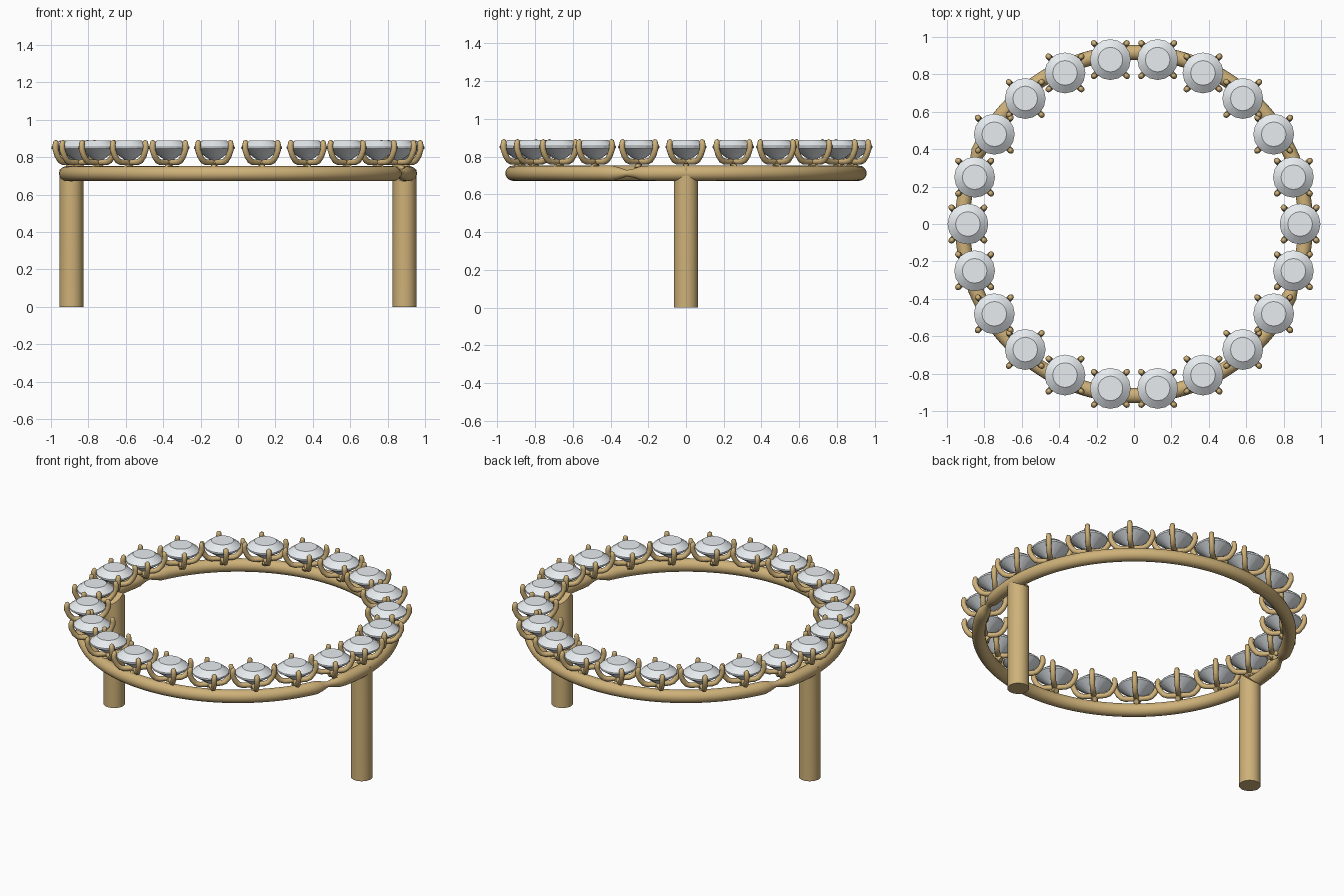
import bpy, bmesh, math
from mathutils import Vector

if "Cube" in bpy.data.objects:
    bpy.data.objects.remove(bpy.data.objects["Cube"])

N_STONES, R_STONE, R_RING = 22, 0.888, 0.917


def material(name, color):
    m = bpy.data.materials.new(name)
    m.diffuse_color = color
    m.use_nodes = True
    m.node_tree.nodes["Principled BSDF"].inputs["Base Color"].default_value = m.diffuse_color
    return m


gold = material("gold", (0.62, 0.44, 0.19, 1))
crystal = material("crystal", (0.80, 0.84, 0.87, 1))


def add(name, mesh, loc=(0, 0, 0)):
    ob = bpy.data.objects.new(name, mesh)
    ob.location = loc
    bpy.context.collection.objects.link(ob)
    return ob


def finish(bm, name, mat, smooth=True, sharp=40):
    bmesh.ops.recalc_face_normals(bm, faces=bm.faces)
    for f in bm.faces:
        f.smooth = smooth
    for e in bm.edges:
        if len(e.link_faces) == 2 and e.calc_face_angle(0) > math.radians(sharp):
            e.smooth = False
    me = bpy.data.meshes.new(name)
    bm.to_mesh(me)
    bm.free()
    me.materials.append(mat)
    return me


def bridge(bm, loops, closed=False):
    n = len(loops[0])
    for i in range(len(loops) if closed else len(loops) - 1):
        a, b = loops[i], loops[(i + 1) % len(loops)]
        for j in range(n):
            k = (j + 1) % n
            bm.faces.new((a[j], a[k], b[k], b[j]))


def tube(bm, pts, radii, sides=10):
    """Round wire along a path lying in a vertical plane."""
    pts = [Vector(p) for p in pts]
    d = pts[-1] - pts[0]
    side = Vector((-d.y, d.x, 0)).normalized()
    loops = []
    for i, p in enumerate(pts):
        t = (pts[min(i + 1, len(pts) - 1)] - pts[max(i - 1, 0)]).normalized()
        up = t.cross(side)
        loops.append([bm.verts.new(p + radii[i] * (math.cos(a) * side + math.sin(a) * up))
                      for a in (2 * math.pi * j / sides for j in range(sides))])
    bridge(bm, loops)
    bm.faces.new(loops[0])
    bm.faces.new(loops[-1])


# Round band, pinched at two opposite points
bm = bmesh.new()
loops = []
for i in range(144):
    a = math.radians(i * 2.5)
    off = min(abs((math.degrees(a) + 19.5 - s + 180) % 360 - 180) for s in (0, 180))
    r = 0.04 * min(1, 0.35 + 0.65 * off / 5)
    loops.append([bm.verts.new(((R_RING + r * math.cos(t)) * math.cos(a),
                                (R_RING + r * math.cos(t)) * math.sin(a),
                                0.712 + r * math.sin(t)))
                  for t in (2 * math.pi * j / 20 for j in range(20))])
bridge(bm, loops, closed=True)
add("band", finish(bm, "band", gold))

# Legs with a roof-shaped mitred top
bm = bmesh.new()
bottom, top = [], []
for j in range(40):
    a = 2 * math.pi * j / 40
    x, y = 0.064 * math.cos(a), 0.064 * math.sin(a)
    bottom.append(bm.verts.new((x, y, 0)))
    top.append(bm.verts.new((x, y, 0.735 - abs(y))))
bridge(bm, [bottom, top])
bm.faces.new(bottom)
# roof strips between mirrored rim points
for j in range(-10, 10):
    ids = [j % 40, (j + 1) % 40, (20 - j - 1) % 40, (20 - j) % 40]
    vs = list(dict.fromkeys(top[i] for i in ids))
    if len(vs) > 2:
        bm.faces.new(vs)
leg = finish(bm, "leg", gold)
add("right_leg", leg, (0.891, 0, 0))
add("left_leg", leg, (-0.891, 0, 0))

# Cut stone: table, crown, girdle, pavilion
bm = bmesh.new()
loops = [[bm.verts.new((r * math.cos(a), r * math.sin(a), z))
          for a in (2 * math.pi * j / 16 for j in range(16))]
         for r, z in ((0.066, 0.889), (0.109, 0.856), (0.109, 0.846), (0.004, 0.772))]
bridge(bm, loops)
bm.faces.new(loops[0])
bm.faces.new(loops[-1])
stone = finish(bm, "stone", crystal, sharp=20)

# Four-prong setting made of two crossed bent wires
bm = bmesh.new()
half = [(0.115, 0.889), (0.120, 0.883), (0.125, 0.863), (0.124, 0.84), (0.108, 0.805),
        (0.088, 0.782), (0.066, 0.774), (0.03, 0.773)]
profile = half + [(-r, z) for r, z in reversed(half)]
rad = [0.006, 0.014] + [0.016] * 12 + [0.014, 0.006]
for sx in (1, -1):
    c = math.sqrt(0.5)
    tube(bm, [(r * c * sx, r * c, z) for r, z in profile], rad)
setting = finish(bm, "setting", gold, sharp=60)

# Short peg joining each setting to the band
bm = bmesh.new()
tube(bm, [(0.02, 0, 0.778), (-0.02, 0, 0.742)], [0.016, 0.016])
tube(bm, [(-0.005, 0, 0.77), (0.03, 0, 0.735)], [0.016, 0.016])
peg = finish(bm, "peg", gold)

for i in range(N_STONES):
    a = 2 * math.pi * i / N_STONES
    loc = (R_STONE * math.cos(a), R_STONE * math.sin(a), 0)
    add(f"stone_{i}", stone, loc)
    add(f"setting_{i}", setting, loc)
    add(f"peg_{i}", peg, loc).rotation_euler.z = a
